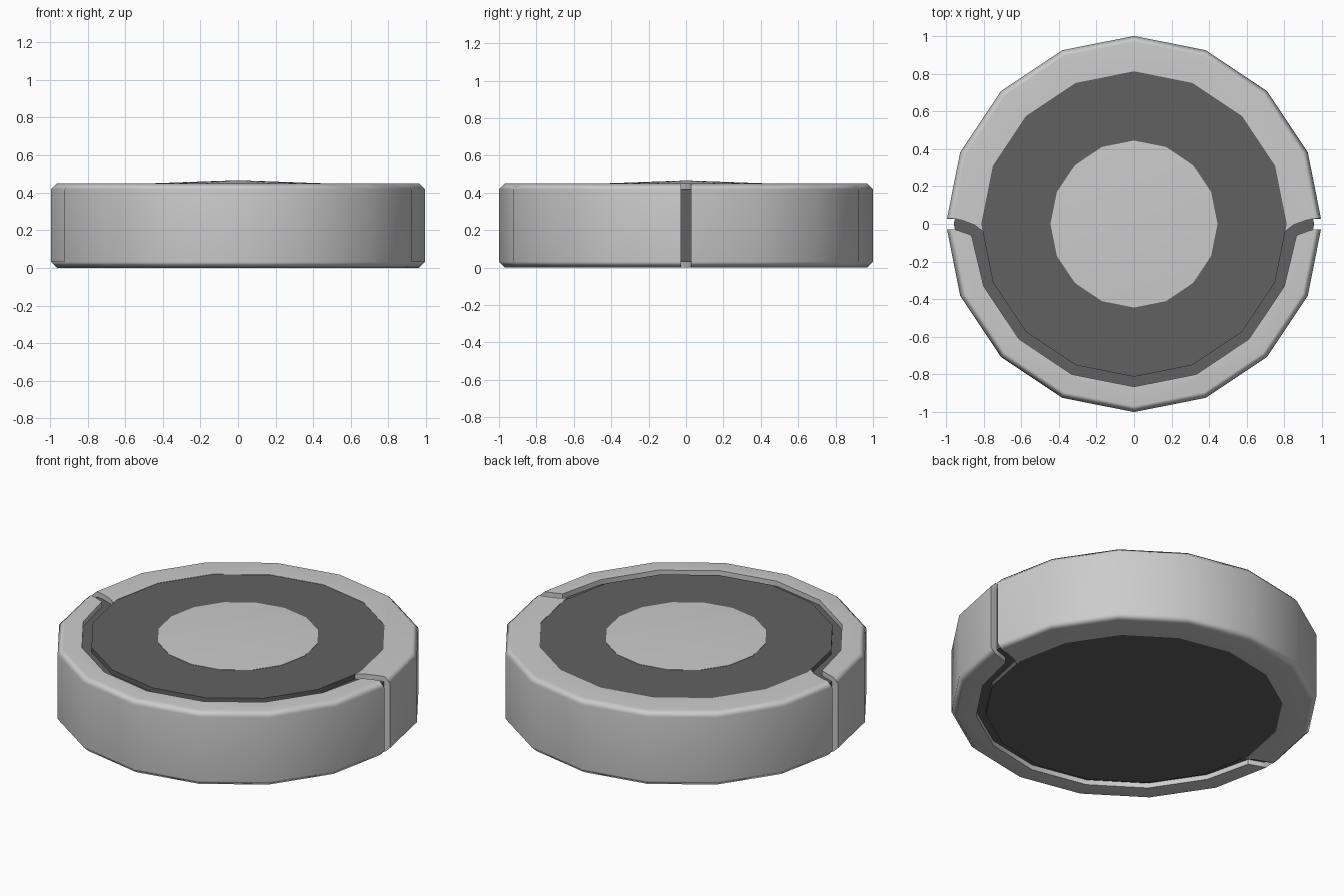
import bpy, bmesh
from math import sin, cos, tan, pi, radians

if "Cube" in bpy.data.objects:
    bpy.data.objects.remove(bpy.data.objects["Cube"])

SIDES = 16
STEP = 2 * pi / SIDES
H = 0.45

dark = bpy.data.materials.new("dark_rubber")
dark.diffuse_color = (0.12, 0.12, 0.12, 1)
dark.use_nodes = True
dark.node_tree.nodes["Principled BSDF"].inputs["Base Color"].default_value = dark.diffuse_color


def finish(name, bm, mat=None, angle=50):
    bmesh.ops.recalc_face_normals(bm, faces=bm.faces)
    me = bpy.data.meshes.new(name)
    bm.to_mesh(me)
    bm.free()
    ob = bpy.data.objects.new(name, me)
    bpy.context.collection.objects.link(ob)
    if mat:
        me.materials.append(mat)
    bpy.ops.object.select_all(action='DESELECT')
    ob.select_set(True)
    bpy.context.view_layer.objects.active = ob
    bpy.ops.object.shade_smooth_by_angle(angle=radians(angle))
    wn = ob.modifiers.new("weighted_normals", 'WEIGHTED_NORMAL')
    wn.keep_sharp = True
    return ob


def loft(name, loops, mat=None, angle=50):
    """Skin stacked loops and cap both ends."""
    bm = bmesh.new()
    rows = [[bm.verts.new(p) for p in loop] for loop in loops]
    n = len(rows[0])
    for a, b in zip(rows, rows[1:]):
        for i in range(n):
            j = (i + 1) % n
            bm.faces.new((a[i], a[j], b[j], b[i]))
    bm.faces.new(rows[0][::-1])
    bm.faces.new(rows[-1])
    return finish(name, bm, mat, angle)


def circle(r, z):
    return [(r * cos(i * STEP), r * sin(i * STEP), z) for i in range(SIDES)]


def half_shell(name, side, end, inner_r, inner_end=None):
    """Half ring: chamfered outer arc, S-shaped ends, inner arc."""
    gap = 0.028
    loops = []
    for z, r in ((0, 0.968), (0.032, 1), (H - 0.032, 1), (H, 0.968)):
        x = r - gap * tan(STEP / 2)
        outer = [(x, side * gap)]
        outer += [(r * cos(i * STEP), side * r * sin(i * STEP)) for i in range(1, 8)]
        outer += [(-x, side * gap)]
        inner = [(-px, py) for px, py in end]
        first = 0 if inner_end else 1
        inner += [(inner_r * cos(i * STEP), side * inner_r * sin(i * STEP))
                  for i in range(8 - first, first - 1, -1)]
        if inner_end:
            inner.insert(len(end), (-inner_end[0], inner_end[1]))
            inner.append(inner_end)
        # close along the S end on the +x side
        pts = outer + inner + end[::-1]
        loops.append([(px, py, z) for px, py in pts])
    loft(name, loops, angle=50)


# Outer shell halves
half_shell("back_shell", 1,
           [(0.95, 0.027), (0.917, 0.02), (0.848, -0.005)],
           0.812, (0.805, -0.038))
half_shell("front_shell", -1,
           [(0.95, -0.03), (0.925, -0.038), (0.864, -0.06)],
           0.865)

# Dark stepped core showing in the grooves and gaps
loft("core", [circle(0.812, 0.002), circle(0.812, 0.03), circle(0.958, 0.03),
              circle(0.958, 0.42), circle(0.812, 0.42), circle(0.812, H - 0.002)],
     dark, 30)

# Shallow domed centre cap
bm = bmesh.new()
rim = [bm.verts.new(p) for p in circle(0.444, H)]
low = [bm.verts.new(p) for p in circle(0.444, H - 0.01)]
tip = bm.verts.new((0, 0, 0.466))
for i in range(SIDES):
    j = (i + 1) % SIDES
    bm.faces.new((rim[i], rim[j], tip))
    bm.faces.new((low[i], low[j], rim[j], rim[i]))
bm.faces.new(low[::-1])
finish("centre_cap", bm, None, 30)
